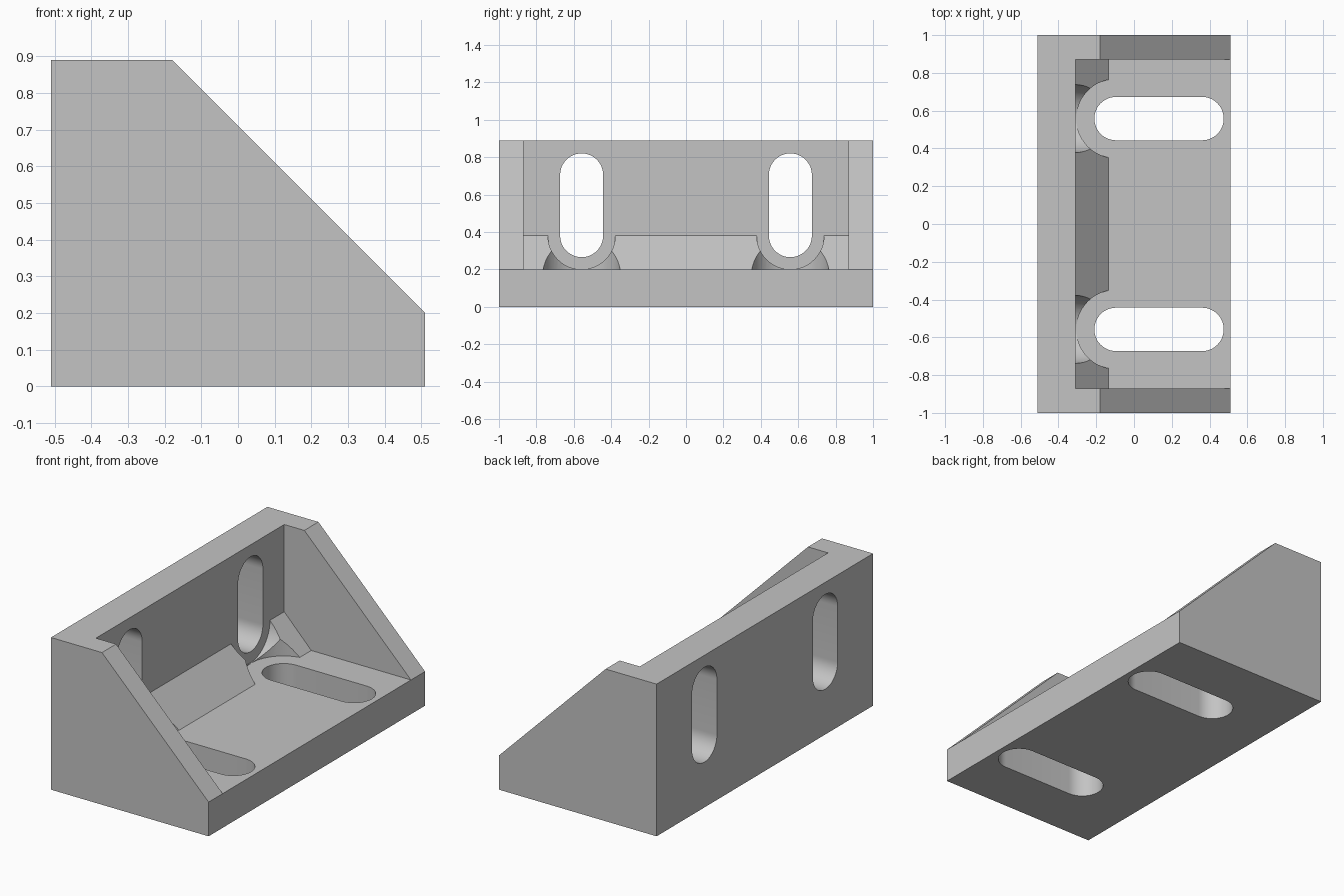
import bpy
import bmesh
from math import sin, cos, pi, radians
from mathutils import Vector

if "Cube" in bpy.data.objects:
    bpy.data.objects.remove(bpy.data.objects["Cube"], do_unlink=True)

# Main dimensions
HALF_X, HALF_Y, TOP = 0.51, 1.0, 0.89
FLOOR, WALL, SIDE = 0.2, -0.31, 0.87
SLOT_Y, SLOT_R = 0.558, 0.115
BEND_X, BEND_Z = -0.095, 0.38   # slot ends nearest the corner

grey = bpy.data.materials.new("cast_grey")
grey.use_nodes = True
colour = (0.55, 0.55, 0.55, 1)
grey.diffuse_color = colour
grey.node_tree.nodes["Principled BSDF"].inputs["Base Color"].default_value = colour

# Ways to place a flat outline (a, b) at depth d
ALONG = {
    "x": lambda a, b, d: Vector((d, a, b)),
    "y": lambda a, b, d: Vector((a, d, b)),
    "z": lambda a, b, d: Vector((a, b, d)),
}


def prism(name, outline, axis, lo, hi):
    """Extrude an outline along an axis."""
    bm = bmesh.new()
    place = ALONG[axis]
    face = bm.faces.new([bm.verts.new(place(a, b, lo)) for a, b in outline])
    new = bmesh.ops.extrude_face_region(bm, geom=[face])["geom"]
    moved = [v for v in new if isinstance(v, bmesh.types.BMVert)]
    bmesh.ops.translate(bm, verts=moved, vec=place(0, 0, hi - lo))
    bmesh.ops.recalc_face_normals(bm, faces=bm.faces)
    mesh = bpy.data.meshes.new(name)
    bm.to_mesh(mesh)
    bm.free()
    mesh.materials.append(grey)
    obj = bpy.data.objects.new(name, mesh)
    bpy.context.collection.objects.link(obj)
    return obj


def stadium(start, end, r, steps=24):
    """Rounded slot outline between two centres; a circle if they coincide."""
    (ax, ay), (bx, by) = start, end
    turn = 0 if by > ay else -pi / 2
    pts = []
    for cx, cy, base in ((bx, by, turn), (ax, ay, turn + pi)):
        last = steps if start == end else steps + 1
        for i in range(last):
            t = base + pi * i / steps
            pts.append((cx + r * cos(t), cy + r * sin(t)))
    return pts


def cut(obj, cutter):
    cutter.hide_render = True
    mod = obj.modifiers.new("cut", "BOOLEAN")
    mod.operation = "DIFFERENCE"
    mod.solver = "EXACT"
    mod.object = cutter
    bpy.context.view_layer.objects.active = obj
    bpy.ops.object.modifier_apply(modifier=mod.name)
    bpy.data.objects.remove(cutter, do_unlink=True)


# Bracket body: gusset silhouette hollowed between the two side plates
body = prism("bracket_body", [(-HALF_X, 0), (HALF_X, 0), (HALF_X, FLOOR),
                              (-0.18, TOP), (-HALF_X, TOP)], "y", -HALF_Y, HALF_Y)
cut(body, prism("cavity", [(WALL, FLOOR), (1, FLOOR), (1, 2), (WALL, 2)],
                "y", -SIDE, SIDE))

# Sloped corner rib, sunk slightly into floor, wall and side plates
sink = 0.01
rib = prism("corner_rib", [(WALL - sink, FLOOR - sink), (-0.135, FLOOR - sink),
                           (-0.135, FLOOR), (WALL, BEND_Z), (WALL - sink, BEND_Z)],
            "y", -SIDE - sink, SIDE + sink)

for y in (-SLOT_Y, SLOT_Y):
    # Bolt slots through the wall and the floor
    cut(body, prism("wall_slot", stadium((y, BEND_Z), (y, 0.705), SLOT_R),
                    "x", -0.7, -0.2))
    cut(body, prism("floor_slot", stadium((BEND_X, y), (0.36, y), SLOT_R),
                    "z", -0.2, 0.3))
    # Round washer clearances through the rib
    cut(rib, prism("wall_clearance", stadium((y, BEND_Z), (y, BEND_Z), 0.18),
                   "x", -0.5, 0.2))
    cut(rib, prism("floor_clearance", stadium((BEND_X, y), (BEND_X, y), 0.21),
                   "z", 0, 0.8))

for obj in (body, rib):
    bpy.ops.object.select_all(action="DESELECT")
    obj.select_set(True)
    bpy.context.view_layer.objects.active = obj
    bpy.ops.object.shade_smooth_by_angle(angle=radians(25))
